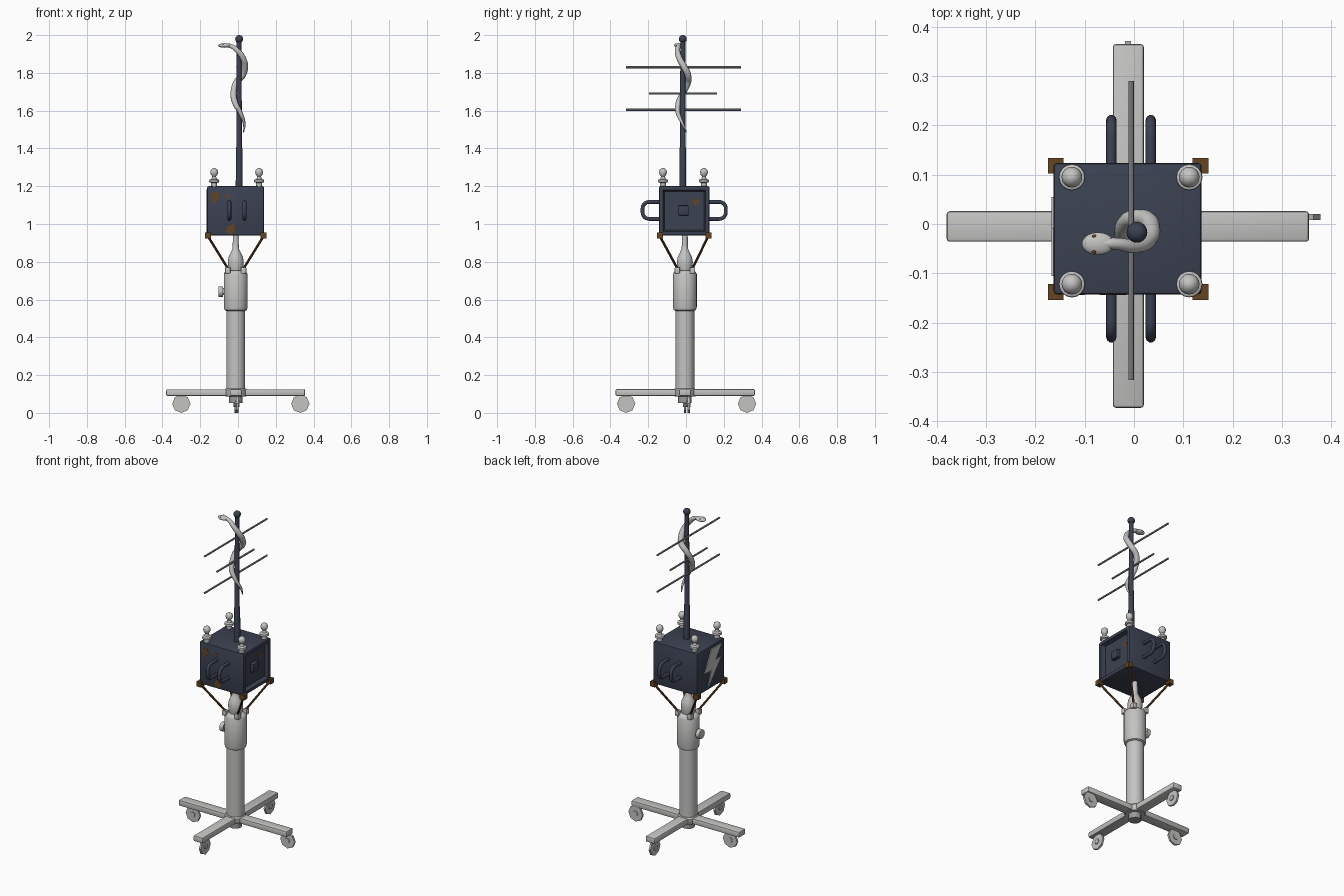
import bpy, bmesh, math
from mathutils import Vector, Matrix

if "Cube" in bpy.data.objects:
    bpy.data.objects.remove(bpy.data.objects["Cube"])

def mat(name, r, g, b):
    m = bpy.data.materials.new(name)
    m.diffuse_color = (r, g, b, 1)
    m.use_nodes = True
    m.node_tree.nodes["Principled BSDF"].inputs["Base Color"].default_value = m.diffuse_color
    return m

PALE = mat("pale grey", 0.55, 0.55, 0.54)
STEEL = mat("steel grey", 0.33, 0.33, 0.34)
NAVY = mat("dark blue grey", 0.045, 0.054, 0.085)
RUST = mat("rust brown", 0.13, 0.06, 0.015)
CX, CY = -0.012, -0.006          # stand axis

def finish(name, bm, m, smooth=True):
    bmesh.ops.recalc_face_normals(bm, faces=bm.faces)
    me = bpy.data.meshes.new(name)
    bm.to_mesh(me)
    bm.free()
    o = bpy.data.objects.new(name, me)
    bpy.context.collection.objects.link(o)
    me.materials.append(m)
    if smooth:
        shade(o)
    return o

def shade(o):
    bpy.ops.object.select_all(action='DESELECT')
    o.select_set(True)
    bpy.context.view_layer.objects.active = o
    bpy.ops.object.shade_smooth_by_angle(angle=math.radians(40))

def box(name, lo, hi, m, bevel=0.0):
    lo, hi = Vector(lo), Vector(hi)
    bm = bmesh.new()
    bmesh.ops.create_cube(bm, size=1)
    for v in bm.verts:
        v.co = (lo + hi) / 2 + v.co * (hi - lo)
    if bevel:
        bmesh.ops.bevel(bm, geom=bm.edges[:], offset=bevel, segments=2, profile=0.5, affect='EDGES')
    return finish(name, bm, m)

def lathe(name, profile, m, at=(0, 0), n=24):
    bm = bmesh.new()
    rings = [[bm.verts.new((at[0] + r * math.cos(2 * math.pi * i / n),
                            at[1] + r * math.sin(2 * math.pi * i / n), z)) for i in range(n)]
             for r, z in profile]
    for a, b in zip(rings, rings[1:]):
        for i in range(n):
            bm.faces.new((a[i], a[(i + 1) % n], b[(i + 1) % n], b[i]))
    bm.faces.new(rings[0])
    bm.faces.new(rings[-1])
    return finish(name, bm, m)

def rod(name, a, b, r, m, n=12):
    a, b = Vector(a), Vector(b)
    bm = bmesh.new()
    q = (b - a).to_track_quat('Z', 'Y').to_matrix().to_4x4()
    bmesh.ops.create_cone(bm, cap_ends=True, segments=n, radius1=r, radius2=r,
                          depth=(b - a).length, matrix=Matrix.Translation((a + b) / 2) @ q)
    return finish(name, bm, m)

def ball(name, c, radii, m):
    bm = bmesh.new()
    bmesh.ops.create_uvsphere(bm, u_segments=20, v_segments=12, radius=1,
                              matrix=Matrix.Translation(c) @ Matrix.Diagonal((*radii, 1)))
    return finish(name, bm, m)

def tube(name, pts, m, depth, radii=None, bez=False):
    cu = bpy.data.curves.new(name, 'CURVE')
    cu.dimensions = '3D'
    cu.bevel_depth, cu.bevel_resolution, cu.use_fill_caps = depth, 3, True
    cu.resolution_u = 8
    sp = cu.splines.new('BEZIER' if bez else 'POLY')
    P = sp.bezier_points if bez else sp.points
    P.add(len(pts) - 1)
    for i, p in enumerate(pts):
        P[i].co = p if bez else (*p, 1)
        P[i].radius = radii[i] if radii else 1
        if bez:
            P[i].handle_left_type = P[i].handle_right_type = 'AUTO'
    o = bpy.data.objects.new(name, cu)
    bpy.context.collection.objects.link(o)
    cu.materials.append(m)
    bpy.ops.object.select_all(action='DESELECT')
    o.select_set(True)
    bpy.context.view_layer.objects.active = o
    bpy.ops.object.convert(target='MESH')
    shade(bpy.context.object)

def plate(name, pts, axis, pos, thick, m):
    """Thin polygon standing on a box side; axis x or y is the plate normal."""
    bm = bmesh.new()
    put = (lambda u, z: (pos, u, z)) if axis == 'x' else (lambda u, z: (u, pos, z))
    f = bm.faces.new([bm.verts.new(put(u, z)) for u, z in pts])
    ext = bmesh.ops.extrude_face_region(bm, geom=[f])
    vec = (thick, 0, 0) if axis == 'x' else (0, thick, 0)
    bmesh.ops.translate(bm, vec=vec, verts=[v for v in ext['geom'] if isinstance(v, bmesh.types.BMVert)])
    return finish(name, bm, m, False)

# rolling base: crossed legs and thin octagonal wheels
box("base_leg_x", (-0.38, -0.036, 0.09), (0.355, 0.026, 0.125), PALE, 0.006)
box("base_leg_y", (-0.043, -0.373, 0.0905), (0.02, 0.365, 0.1255), PALE, 0.006)
for i, (x, y, w) in enumerate([(-0.30, -0.005, 'y'), (0.33, 0.014, 'y'),
                               (-0.004, -0.317, 'x'), (-0.012, 0.323, 'x')]):
    d = Vector((0, 0.006, 0)) if w == 'y' else Vector((0.006, 0, 0))
    c = Vector((x, y, 0.0485))
    rod(f"wheel_{i}", c - d, c + d, 0.0485, PALE, 8)
    rod(f"wheel_axle_{i}", c - d * 1.8, c + d * 1.8, 0.016, PALE, 8)

# column, sleeve and neck
lathe("base_stub", [(0.036, 0.052), (0.036, 0.1)], STEEL, (CX, CY), 12)
lathe("base_hub", [(0.055, 0.088), (0.06, 0.094), (0.06, 0.122), (0.053, 0.13)], PALE, (CX, CY), 16)
lathe("column", [(0.05, 0.12), (0.05, 0.56)], PALE, (CX, CY))
lathe("sleeve", [(0.05, 0.54), (0.059, 0.545), (0.063, 0.56), (0.063, 0.735), (0.058, 0.745),
                 (0.045, 0.755)], PALE, (CX, CY))
rod("sleeve_knob_stem", (-0.085, CY, 0.642), (-0.06, CY, 0.642), 0.018, PALE)
rod("sleeve_knob", (-0.104, CY, 0.642), (-0.08, CY, 0.642), 0.028, PALE, 16)
lathe("neck", [(0.036, 0.75), (0.041, 0.775), (0.042, 0.80), (0.038, 0.825), (0.026, 0.85), (0.018, 0.866),
               (0.016, 0.89), (0.015, 0.945)], PALE, (CX, CY))

# four rusty struts with corner blocks and clamps
for sx in (-1, 1):
    for sy in (-1, 1):
        x, y = -0.012 + sx * 0.147, -0.010 + sy * 0.128
        tag = ("right" if sx > 0 else "left") + ("_back" if sy > 0 else "_front")
        box("corner_block_" + tag, (x - 0.016, y - 0.016, 0.924), (x + 0.016, y + 0.016, 0.954), RUST)
        fx, fy = CX + sx * 0.042, CY + sy * 0.04
        rod("strut_" + tag, (x, y, 0.935), (fx, fy, 0.765), 0.0065, RUST, 8)
        box("clamp_" + tag, (fx - 0.014, fy - 0.014, 0.738), (fx + 0.014, fy + 0.014, 0.77), PALE, 0.004)

# transformer box with a recessed right side
X0, X1, Y0, Y1, Z0, Z1 = -0.163, 0.137, -0.143, 0.124, 0.94, 1.20
bm = bmesh.new()
bmesh.ops.create_cube(bm, size=1)
for v in bm.verts:
    v.co = ((X0 + X1) / 2 + v.co.x * (X1 - X0), (Y0 + Y1) / 2 + v.co.y * (Y1 - Y0),
            (Z0 + Z1) / 2 + v.co.z * (Z1 - Z0))
bmesh.ops.bevel(bm, geom=bm.edges[:], offset=0.007, segments=2, profile=0.5, affect='EDGES')
bm.normal_update()
side = max(bm.faces, key=lambda f: f.calc_center_median().x)
bmesh.ops.inset_individual(bm, faces=[side], thickness=0.02)
bmesh.ops.inset_individual(bm, faces=[side], thickness=0.01, depth=-0.025)
finish("box_body", bm, NAVY)
box("side_knob", (0.105, -0.040, 1.045), (0.134, 0.014, 1.097), NAVY, 0.005)

# round-cornered carrying handles, front and back
for face, s in ((Y0, -1), (Y1, 1)):
    for x in (-0.046, 0.034):
        pts = [(x, face - s * 0.01, 1.027)]
        for c, a0 in ((1.062, -90), (1.082, 0)):
            pts += [(x, face + s * (0.052 + 0.035 * math.cos(math.radians(a0 + k * 15))),
                     c + 0.035 * math.sin(math.radians(a0 + k * 15))) for k in range(7)]
        pts.append((x, face - s * 0.01, 1.117))
        tube("handle_" + ("front" if s < 0 else "back"), pts, NAVY, 0.0105)

# lightning bolt plate on the left side (u runs from back to front)
bolt = [(.50, .93), (.86, .93), (.64, .62), (.84, .62), (.38, .06), (.50, .44), (.26, .44)]
plate("bolt_sign", [(Y1 - u * (Y1 - Y0), Z0 + v * (Z1 - Z0)) for u, v in bolt], 'x', X0, -0.004, PALE)

# rust patches
plate("rust_patch_a", [(-0.14, 1.165), (-0.11, 1.17), (-0.10, 1.14), (-0.12, 1.115), (-0.138, 1.11)],
      'y', Y0, -0.001, RUST)
plate("rust_patch_b", [(-0.065, 0.965), (-0.045, 0.995), (-0.015, 1.0), (-0.02, 0.955), (-0.05, 0.947)],
      'y', Y0, -0.001, RUST)
plate("rust_patch_c", [(-0.07, 1.15), (-0.045, 1.155), (-0.04, 1.138), (-0.06, 1.136)], 'y', Y0, -0.001, RUST)
plate("rust_patch_d", [(0.035, 1.115), (0.05, 1.135), (0.07, 1.13), (0.065, 1.105), (0.045, 1.1)],
      'x', 0.112, 0.001, RUST)

# insulators on the box top
for x in (-0.126, 0.112):
    for y in (-0.122, 0.095):
        lathe("insulator", [(0.016, 1.195), (0.016, 1.218), (0.027, 1.222), (0.026, 1.234), (0.014, 1.239),
                            (0.010, 1.252), (0.018, 1.262), (0.021, 1.275), (0.017, 1.288), (0.006, 1.296)],
              PALE, (x, y), 16)

# mast, finial and cross rods
MX, MY = 0.006, -0.017
lathe("mast", [(0.018, 1.195), (0.0175, 1.40), (0.0145, 1.41), (0.013, 1.975)], NAVY, (MX, MY), 16)
ball("mast_finial", (MX, MY, 1.979), (0.021, 0.021, 0.021), NAVY)
for i, (z, a, b) in enumerate([(1.83, -0.317, 0.29), (1.69, -0.196, 0.164), (1.605, -0.317, 0.29)]):
    rod(f"antenna_rod_{i}", (-0.006, a, z), (-0.006, b, z), 0.0055, STEEL, 8)

# serpent wound round the mast, with a flat head
path = [(0.030, 0.002, 1.485), (0.033, -0.018, 1.53), (0.012, -0.043, 1.59), (-0.015, -0.040, 1.64),
        (-0.024, -0.015, 1.695), (-0.008, 0.010, 1.75), (0.025, 0.010, 1.79), (0.036, -0.012, 1.835),
        (0.028, -0.034, 1.875), (0.000, -0.045, 1.915), (-0.035, -0.040, 1.941), (-0.075, -0.040, 1.946)]
tube("serpent_body", path, PALE, 0.016, [.15, .45, .75, .95, 1, 1.05, 1.1, 1.1, 1, .9, .75, .7], True)
ball("serpent_head", (-0.073, -0.040, 1.945), (0.033, 0.023, 0.012), PALE)
for y in (-0.056, -0.025):
    ball("serpent_eye", (-0.081, y, 1.951), (0.005, 0.004, 0.004), RUST)
